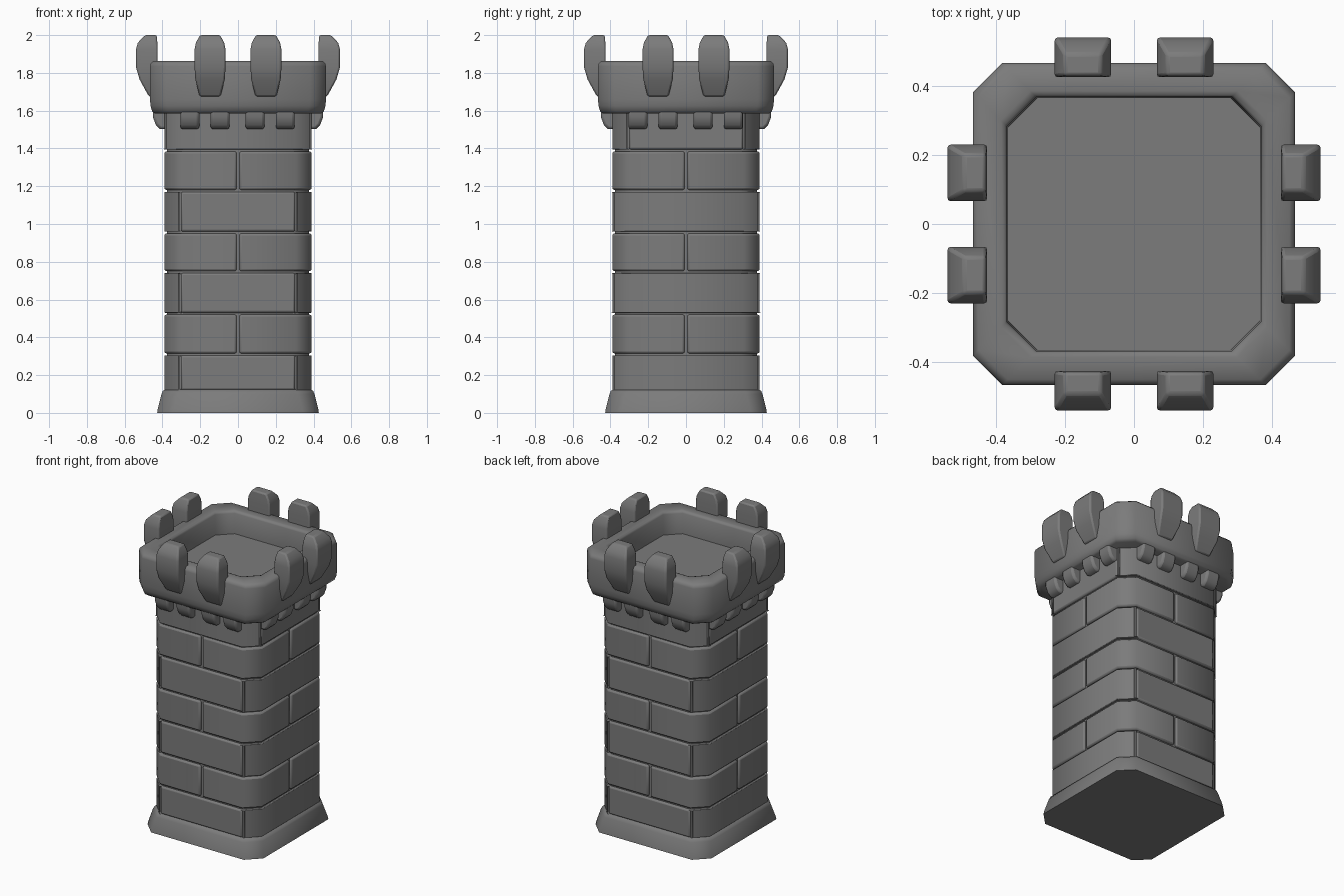
import bpy, bmesh
from math import pi, radians
from mathutils import Matrix

if "Cube" in bpy.data.objects:
    bpy.data.objects.remove(bpy.data.objects["Cube"])

stone = bpy.data.materials.new("stone")
stone.diffuse_color = (0.2, 0.2, 0.2, 1)
stone.use_nodes = True
stone.node_tree.nodes["Principled BSDF"].inputs["Base Color"].default_value = stone.diffuse_color


def finish(name, bm, bevel=0.0, limit=60, turn=0, smooth=50):
    """Turn a bmesh into a named, optionally bevelled, angle-smoothed object."""
    bmesh.ops.recalc_face_normals(bm, faces=bm.faces)
    bmesh.ops.transform(bm, matrix=Matrix.Rotation(turn * pi / 2, 4, 'Z'), verts=bm.verts)
    mesh = bpy.data.meshes.new(name)
    bm.to_mesh(mesh)
    bm.free()
    mesh.materials.append(stone)
    obj = bpy.data.objects.new(name, mesh)
    bpy.context.collection.objects.link(obj)
    if bevel:
        mod = obj.modifiers.new("edge_bevel", 'BEVEL')
        mod.width, mod.segments = bevel, 2
        mod.limit_method, mod.angle_limit = 'ANGLE', radians(limit)
    bpy.ops.object.select_all(action='DESELECT')
    obj.select_set(True)
    bpy.context.view_layer.objects.active = obj
    bpy.ops.object.shade_smooth_by_angle(angle=radians(smooth))
    return obj


def loft(rings):
    """Skin a list of equal-length 3D rings and cap both ends."""
    bm = bmesh.new()
    loops = [[bm.verts.new(p) for p in ring] for ring in rings]
    for a, b in zip(loops, loops[1:]):
        for i in range(len(a)):
            j = (i + 1) % len(a)
            bm.faces.new((a[i], a[j], b[j], b[i]))
    bm.faces.new(loops[0])
    bm.faces.new(loops[-1])
    return bm


def octagon(h, z, c=0.085):
    """Square ring of half width h with corners cut by c."""
    k = h - c
    return [(x, y, z) for x, y in ((k, -h), (h, -k), (h, k), (k, h),
                                   (-k, h), (-h, k), (-h, -k), (-k, -h))]


def prism(outline, z0, z1):
    return loft([[(x, y, z) for x, y in outline] for z in (z0, z1)])


# Flared footing
finish("base", loft([octagon(h, z) for h, z in
                     ((0.428, 0), (0.425, 0.02), (0.405, 0.1), (0.397, 0.118), (0.38, 0.125))]))

# Recessed mortar core behind the bricks
finish("mortar_core", loft([octagon(0.376, 0.05), octagon(0.376, 1.65)]))

# Brick courses: corner bricks alternate with face slabs and wrapping bricks
H, K, G, J = 0.39, 0.305, 0.007, 0.31
corner_brick = [(G, -H), (K, -H), (H, -K), (H, -G), (G, -G)]
face_slab = [(-J + G, -H), (J - G, -H), (J - G, -0.3), (-J + G, -0.3)]
# a wrapping brick covers a whole side, including both cut corners
wrap_brick = [(-K, -H), (K, -H), (H - 0.003, -J - G), (-H + 0.003, -J - G)]
levels = [0.115, 0.31, 0.525, 0.745, 0.955, 1.175, 1.39, 1.61]
for i, (low, high) in enumerate(zip(levels, levels[1:])):
    z0, z1 = low + 0.005, high - 0.005
    if i % 2:
        for t in range(4):
            finish("corner_brick", prism(corner_brick, z0, z1), 0.011, turn=t)
    else:
        first = 1 if i == 6 else 0      # the top course is turned a quarter
        for t in (first, first + 2):
            finish("face_slab", prism(face_slab, z0, z1), 0.011, turn=t)
            finish("wrap_brick", prism([(-K, -H), (K, -H), (H, -K)] + wrap_brick[2:]
                                       + [(-H, -K)], z0, z1), 0.011, turn=t + 1)

# Parapet: outer wall, rim, inner wall and sunken floor in one profile
finish("parapet", loft([octagon(h, z) for h, z in (
    (0.44, 1.585), (0.455, 1.597), (0.463, 1.625), (0.466, 1.66), (0.466, 1.835),
    (0.462, 1.85), (0.45, 1.862), (0.385, 1.862), (0.373, 1.857), (0.368, 1.845),
    (0.365, 1.71))]))

# Corbels under the parapet, four per side
corbel_profile = [(0.36, 1.62), (0.45, 1.62), (0.45, 1.565), (0.435, 1.525),
                  (0.412, 1.502), (0.36, 1.502)]
for t in range(4):
    for cx in (-0.255, -0.095, 0.09, 0.25):
        bm = loft([[(cx + s, -r, z) for r, z in corbel_profile] for s in (-0.05, 0.05)])
        finish("corbel", bm, 0.014, turn=t)

# Merlons straddling the rim, two per side: (half width, inner, outer, z)
merlon_rings = ((0.055, 0.428, 0.472, 1.675), (0.078, 0.427, 0.521, 1.765),
                (0.082, 0.425, 0.54, 1.83), (0.082, 0.425, 0.54, 1.925),
                (0.075, 0.427, 0.53, 1.96), (0.053, 0.43, 0.492, 2.0))
for t in range(4):
    for cx in (-0.148, 0.148):
        bm = loft([[(cx - w, -o, z), (cx + w, -o, z), (cx + w, -n, z), (cx - w, -n, z)]
                   for w, n, o, z in merlon_rings])
        finish("merlon", bm, 0.009, limit=40, turn=t, smooth=35)
